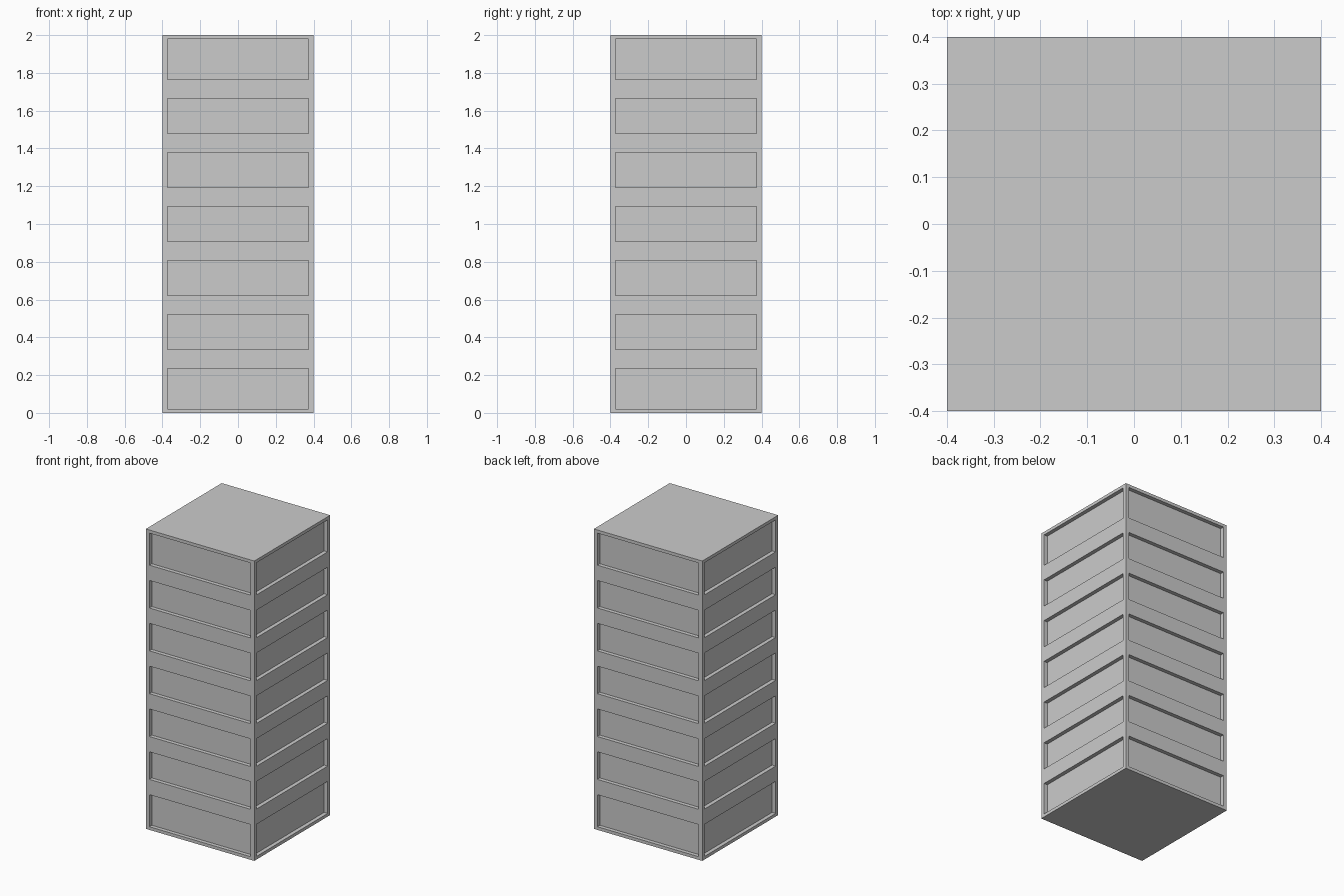
import bpy, bmesh
from mathutils import Matrix, Vector

if "Cube" in bpy.data.objects:
    bpy.data.objects.remove(bpy.data.objects["Cube"])

H, R = 2.0, 0.4          # tower height, half width
FLOORS = 7
POST, DEPTH = 0.026, 0.026   # corner post width, window recess
BAND, EDGE = 0.051, 0.021    # half height of floor bands, end rims

# solid tower block
bm = bmesh.new()
bmesh.ops.create_cube(bm, size=1, matrix=Matrix.Translation((0, 0, H / 2))
                      @ Matrix.Diagonal((2 * R, 2 * R, H, 1)))


def cut(co, no):
    bmesh.ops.bisect_plane(bm, geom=bm.verts[:] + bm.edges[:] + bm.faces[:],
                           plane_co=co, plane_no=no)


# window strip limits for each storey
step = H / FLOORS
strips = []
for i in range(FLOORS):
    lo = i * step + (EDGE if i == 0 else BAND)
    hi = (i + 1) * step - (EDGE if i == FLOORS - 1 else BAND)
    strips.append((lo, hi))
    cut((0, 0, lo), (0, 0, 1))
    cut((0, 0, hi), (0, 0, 1))
for s in (-1, 1):
    cut((s * (R - POST), 0, 0), (1, 0, 0))
    cut((0, s * (R - POST), 0), (0, 1, 0))

# push the window strips inward
bm.normal_update()
panels = []
for f in bm.faces:
    c = f.calc_center_median()
    if (abs(f.normal.z) < 0.5 and min(abs(c.x), abs(c.y)) < 0.1
            and any(lo < c.z < hi for lo, hi in strips)):
        panels.append(f)
for f in bmesh.ops.extrude_discrete_faces(bm, faces=panels)["faces"]:
    c = f.calc_center_median()
    n = Vector((c.x, 0, 0)) if abs(c.x) > abs(c.y) else Vector((0, c.y, 0))
    bmesh.ops.translate(bm, verts=f.verts[:], vec=-n.normalized() * DEPTH)

bmesh.ops.recalc_face_normals(bm, faces=bm.faces[:])

mesh = bpy.data.meshes.new("tower_block")
bm.to_mesh(mesh)
bm.free()
bpy.context.collection.objects.link(bpy.data.objects.new("tower_block", mesh))
